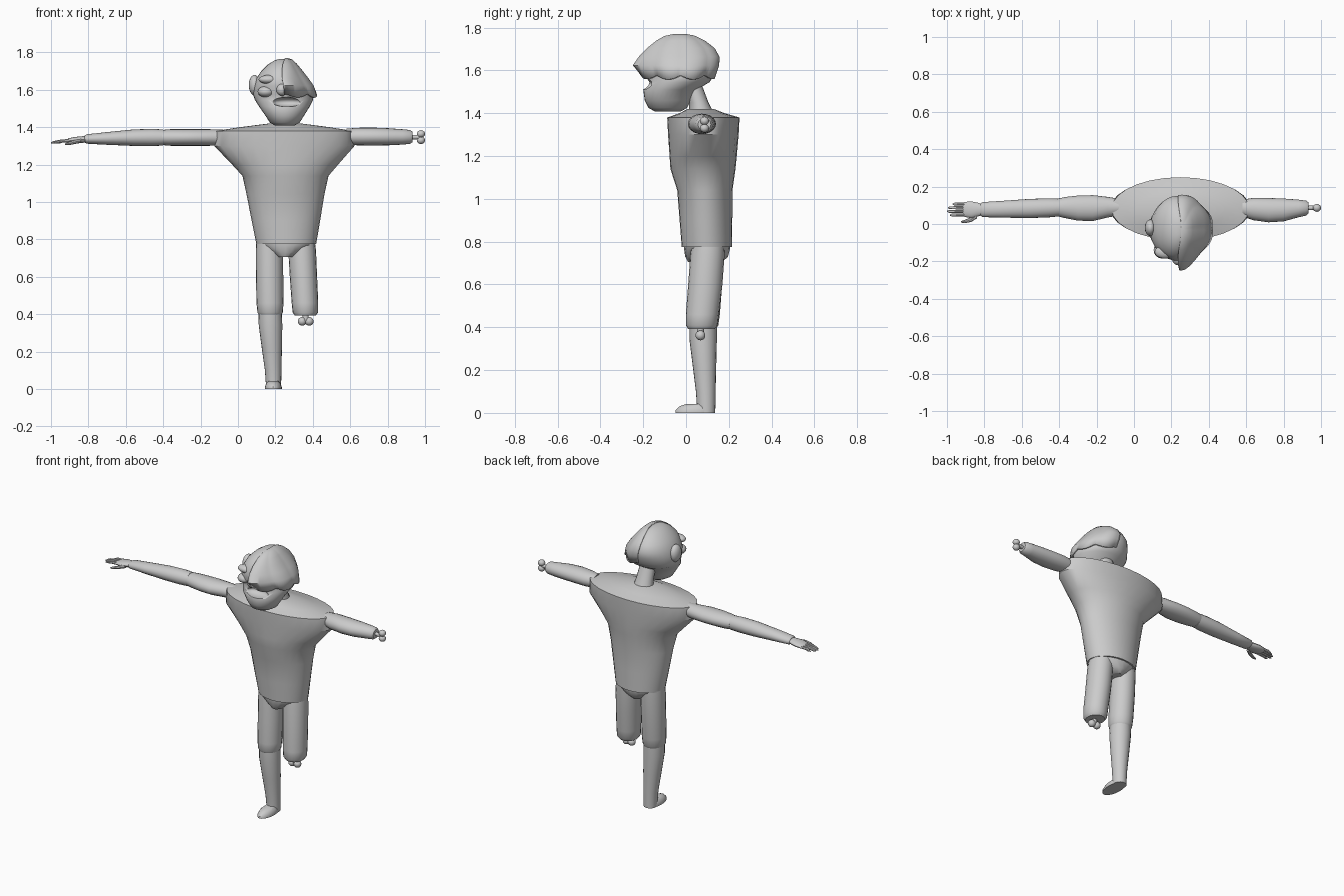
import bpy, bmesh, math
from mathutils import Vector


def finish(name, bm, angle=40):
    bmesh.ops.recalc_face_normals(bm, faces=bm.faces[:])
    me = bpy.data.meshes.new(name)
    bm.to_mesh(me)
    bm.free()
    ob = bpy.data.objects.new(name, me)
    bpy.context.collection.objects.link(ob)
    bpy.ops.object.select_all(action='DESELECT')
    ob.select_set(True)
    bpy.context.view_layer.objects.active = ob
    bpy.ops.object.shade_smooth_by_angle(angle=math.radians(angle))
    return ob


def point(axis, t, a, b):
    return Vector((t, a, b)) if axis == 'X' else Vector((a, b, t))


def loft(name, axis, rings, n=20, angle=40):
    # rings: (position on axis, centre a, centre b, radius a, radius b)
    bm = bmesh.new()
    loops = []
    for t, ca, cb, ra, rb in rings:
        loops.append([bm.verts.new(point(axis, t, ca + ra * math.cos(2 * math.pi * i / n),
                                         cb + rb * math.sin(2 * math.pi * i / n))) for i in range(n)])
    for l0, l1 in zip(loops, loops[1:]):
        for i in range(n):
            j = (i + 1) % n
            bm.faces.new((l0[i], l0[j], l1[j], l1[i]))
    bm.faces.new(loops[0])
    bm.faces.new(loops[-1])
    return finish(name, bm, angle)


def ball(name, c, r):
    bm = bmesh.new()
    bmesh.ops.create_uvsphere(bm, u_segments=16, v_segments=10, radius=1)
    for v in bm.verts:
        v.co = Vector(c) + Vector((v.co.x * r[0], v.co.y * r[1], v.co.z * r[2]))
    return finish(name, bm, 60)


# torso in a loose shirt, hips and neck
loft("shirt", 'Z', [
    (0.775, .258, .098, .160, .118), (0.90, .256, .093, .183, .123), (1.04, .254, .088, .208, .129),
    (1.14, .254, .079, .230, .152), (1.20, .252, .080, .283, .157), (1.30, .248, .081, .375, .165),
    (1.38, .248, .081, .368, .169), (1.40, .250, .075, .240, .105), (1.42, .252, .068, .085, .062)], 28, 35)
loft("hips", 'Z', [(.80, .257, .098, .155, .110), (.77, .257, .098, .150, .108),
                   (.73, .255, .096, .085, .100), (.705, .252, .090, .042, .080)])
loft("neck", 'Z', [(1.39, .255, .075, .065, .060), (1.45, .253, .060, .054, .045),
                   (1.53, .250, .030, .050, .045)], 16)

# complete arm
loft("left_upper_arm", 'X', [(-.08, .09, 1.345, .045, .042), (-.14, .09, 1.345, .055, .044),
                             (-.22, .085, 1.345, .069, .045), (-.30, .085, 1.345, .067, .045),
                             (-.37, .088, 1.345, .056, .044), (-.405, .088, 1.345, .048, .040)])
loft("left_forearm", 'X', [(-.40, .088, 1.345, .047, .043), (-.46, .086, 1.345, .051, .046),
                           (-.56, .083, 1.344, .051, .044), (-.70, .079, 1.340, .045, .034),
                           (-.81, .077, 1.337, .040, .025), (-.82, .077, 1.337, .032, .018)])
loft("left_palm", 'X', [(-.81, .077, 1.336, .030, .017), (-.84, .077, 1.333, .038, .018),
                        (-.87, .076, 1.331, .045, .017), (-.905, .078, 1.327, .040, .014),
                        (-.915, .078, 1.326, .034, .009)], 16)
for i, tip in enumerate((-.985, -1.0, -.995, -.97)):
    y = .048 + i * .0195
    loft("finger_%d" % (i + 1), 'X', [(-.89, y, 1.328, .008, .009), (-.94, y, 1.326, .0085, .009),
                                      (tip + .012, y, 1.319, .0075, .007), (tip, y, 1.317, .003, .003)], 8)
loft("thumb", 'X', [(-.84, .045, 1.328, .015, .012), (-.87, .024, 1.322, .013, .011),
                    (-.905, .013, 1.313, .009, .009), (-.925, .012, 1.309, .004, .004)], 8)

# severed arm with a bone end
loft("right_upper_arm", 'X', [(.58, .085, 1.35, .045, .042), (.64, .08, 1.35, .060, .047),
                              (.72, .074, 1.35, .065, .048), (.80, .075, 1.349, .061, .046),
                              (.88, .083, 1.348, .047, .041), (.92, .085, 1.348, .040, .037),
                              (.933, .086, 1.348, .030, .028)])
loft("arm_bone", 'X', [(.92, .086, 1.347, .012, .012), (.985, .086, 1.347, .012, .012)], 12)
for dz in (-.017, .017):
    ball("arm_bone_knob", (.978, .086, 1.347 + dz), (.022, .021, .020))

# complete leg
loft("left_thigh", 'Z', [(.80, .168, .10, .070, .075), (.74, .168, .098, .073, .078),
                         (.60, .169, .092, .073, .077), (.46, .171, .083, .072, .075),
                         (.41, .172, .080, .068, .071), (.398, .172, .080, .060, .064)])
loft("left_shin", 'Z', [(.41, .172, .080, .062, .064), (.34, .174, .080, .063, .064),
                        (.22, .181, .086, .054, .055), (.10, .188, .092, .044, .046),
                        (.03, .190, .094, .041, .043), (0, .190, .094, .040, .042)])
loft("left_foot", 'Z', [(0, .189, .042, .045, .092), (.012, .189, .042, .045, .092),
                        (.030, .189, .048, .039, .080), (.042, .189, .060, .026, .058)])

# severed leg with a bone end
loft("right_thigh", 'Z', [(.80, .34, .105, .070, .076), (.74, .343, .100, .074, .080),
                          (.60, .350, .090, .073, .080), (.46, .358, .076, .071, .077),
                          (.41, .360, .073, .068, .074), (.392, .360, .072, .055, .062)])
loft("leg_bone", 'Z', [(.41, .362, .067, .016, .016), (.365, .362, .067, .016, .016)], 12)
for dx in (-.019, .019):
    ball("leg_bone_knob", (.362 + dx, .067, .362), (.023, .023, .023))

# head with a heavy jaw, and an open grin cut out of it
skull = [(1.408, .250, -.085, .050, .060), (1.425, .250, -.085, .080, .090), (1.46, .250, -.085, .102, .108),
         (1.51, .248, -.075, .135, .125), (1.545, .246, -.035, .155, .145), (1.575, .242, -.025, .162, .155),
         (1.62, .236, -.025, .150, .173), (1.66, .228, -.020, .130, .170), (1.70, .226, -.022, .102, .150),
         (1.735, .230, -.025, .070, .110), (1.757, .236, -.028, .042, .070), (1.766, .240, -.028, .015, .030)]
head = loft("head", 'Z', skull, 32, 50)
mouth = ball("mouth_cutter", (.262, -.185, 1.535), (.080, .050, .026))
mouth.hide_render = True
mouth.hide_viewport = True
cut = head.modifiers.new("grin", 'BOOLEAN')
cut.operation = 'DIFFERENCE'
cut.object = mouth
cut.solver = 'EXACT'

# facial lumps and the ear
ball("nose", (.235, -.190, 1.600), (.030, .030, .032))
ball("brow", (.165, -.150, 1.655), (.055, .035, .024))
ball("cheek", (.150, -.140, 1.590), (.045, .045, .030))
ball("ear", (.088, -.020, 1.625), (.030, .045, .055))

# hair: ridged shell over the right half, drawn to a point at the front
bm = bmesh.new()
rows = []
N = 40
for z, cx, cy, rx, ry in skull[5:]:
    row = []
    for i in range(N + 1):
        a = math.radians(-92 + 184 * i / N)
        k = 1.03 + .035 * abs(math.sin(a * 4))
        tip = max(0, -math.sin(a)) ** 12 * max(0, 1 - abs(z - 1.62) / .09) * .045
        drop = .020 * abs(math.sin(a * 4)) if z < 1.58 else 0
        row.append(bm.verts.new((cx + .012 + rx * k * math.cos(a),
                                 cy + ry * k * math.sin(a) - tip, z + .004 - drop)))
    rows.append(row)
for r0, r1 in zip(rows, rows[1:]):
    for i in range(N):
        bm.faces.new((r0[i], r0[i + 1], r1[i + 1], r1[i]))
bm.faces.new(rows[-1])
hair = finish("hair", bm, 40)
thick = hair.modifiers.new("thickness", 'SOLIDIFY')
thick.thickness = .012
thick.offset = -1
